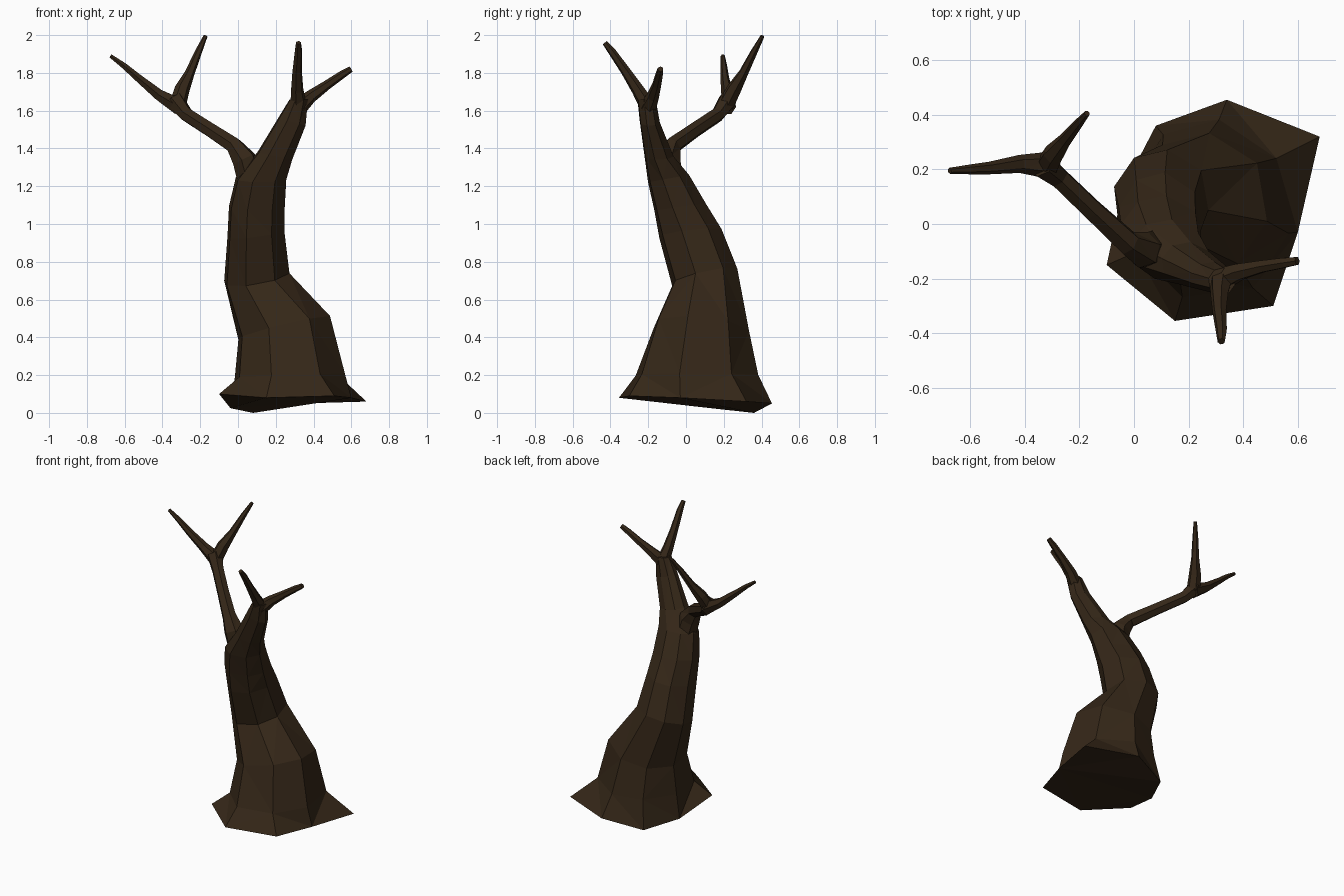
import bpy, bmesh, math
from mathutils import Vector

bark = bpy.data.materials.new("dark_bark")
bark.diffuse_color = (0.035, 0.02, 0.009, 1)


def loft(name, rings):
    """Skin a list of equal-sized point rings into a closed flat-shaded mesh."""
    bm = bmesh.new()
    loops = [[bm.verts.new(p) for p in ring] for ring in rings]
    n = len(loops[0])
    for a, b in zip(loops, loops[1:]):
        for i in range(n):
            j = (i + 1) % n
            bm.faces.new((a[i], a[j], b[j], b[i]))
    bm.faces.new(loops[0][::-1])
    bm.faces.new(loops[-1])
    bmesh.ops.triangulate(bm, faces=bm.faces[:])
    bmesh.ops.recalc_face_normals(bm, faces=bm.faces[:])
    me = bpy.data.meshes.new(name)
    bm.to_mesh(me)
    bm.free()
    me.materials.append(bark)
    ob = bpy.data.objects.new(name, me)
    bpy.context.collection.objects.link(ob)
    return ob


def limb(name, path, sides=6):
    """Tapered tube through (x, y, z, radius) points."""
    pts = [Vector(p[:3]) for p in path]
    rings = []
    side = None
    for i, p in enumerate(pts):
        t = (pts[min(i + 1, len(pts) - 1)] - pts[max(i - 1, 0)]).normalized()
        # carry the ring direction along so the tube does not twist
        side = side or Vector((1, 0.3, 0.1))
        side = (side - t * side.dot(t)).normalized()
        up = t.cross(side)
        r = path[i][3]
        rings.append([p + r * (math.cos(a) * side + math.sin(a) * up)
                      for a in (2 * math.pi * k / sides for k in range(sides))])
    return loft(name, rings)


# Trunk: irregular flared foot, then tilted rings that follow its corners
foot = [Vector(p) for p in [
    (-0.10, -0.15, 0.10), (0.15, -0.355, 0.08), (0.51, -0.30, 0.09),
    (0.60, -0.03, 0.08), (0.68, 0.32, 0.06), (0.34, 0.455, 0.05),
    (0.08, 0.36, 0.0), (-0.04, 0.13, 0.025)]]
dirs = [Vector((p.x - 0.29, p.y - 0.05)).normalized() for p in foot]
trunk_rings = [  # centre x, y, z, radius x, y, tilt x, y
    (0.275, 0.05, 0.20, 0.30, 0.335, 0.01, 0.0),
    (0.245, 0.075, 0.45, 0.25, 0.26, 0.06, -0.02),
    (0.10, 0.095, 0.72, 0.178, 0.178, 0.03, 0.04),
    (0.095, 0.02, 0.95, 0.155, 0.17, 0.02, 0.02),
    (0.10, -0.035, 1.09, 0.152, 0.14, 0.0, 0.02),
    (0.122, -0.095, 1.24, 0.138, 0.112, 0.0, 0.02),
    (0.195, -0.145, 1.36, 0.095, 0.08, -0.02, 0.0),
    (0.285, -0.193, 1.54, 0.075, 0.055, -0.02, 0.0),
    (0.322, -0.21, 1.66, 0.05, 0.05, 0.0, 0.0)]
loft("trunk", [foot] + [
    [Vector((x + rx * d.x, y + ry * d.y, z + tx * d.x + ty * d.y)) for d in dirs]
    for x, y, z, rx, ry, tx, ty in trunk_rings])

# Long left limb leaving the crotch and leaning back
limb("left_limb", [
    (0.06, -0.09, 1.25, 0.07), (0.035, -0.095, 1.34, 0.068),
    (-0.02, -0.07, 1.415, 0.047), (-0.15, 0.05, 1.50, 0.041),
    (-0.275, 0.17, 1.58, 0.04), (-0.335, 0.22, 1.655, 0.052)])

# Four twigs, a pair at each fork
limb("left_outer_twig", [
    (-0.31, 0.215, 1.62, 0.05), (-0.42, 0.22, 1.685, 0.033),
    (-0.53, 0.205, 1.775, 0.023), (-0.60, 0.20, 1.835, 0.018),
    (-0.675, 0.195, 1.89, 0.011)])
limb("left_back_twig", [
    (-0.32, 0.21, 1.63, 0.045), (-0.295, 0.255, 1.715, 0.04),
    (-0.255, 0.305, 1.80, 0.026), (-0.21, 0.36, 1.91, 0.019),
    (-0.172, 0.405, 1.995, 0.011)])
limb("right_front_twig", [
    (0.32, -0.20, 1.62, 0.045), (0.313, -0.255, 1.71, 0.034),
    (0.313, -0.32, 1.81, 0.026), (0.32, -0.39, 1.91, 0.021),
    (0.32, -0.43, 1.96, 0.014)])
limb("right_outer_twig", [
    (0.325, -0.20, 1.62, 0.045), (0.385, -0.175, 1.675, 0.034),
    (0.47, -0.155, 1.735, 0.025), (0.55, -0.142, 1.79, 0.021),
    (0.598, -0.135, 1.82, 0.016)])
